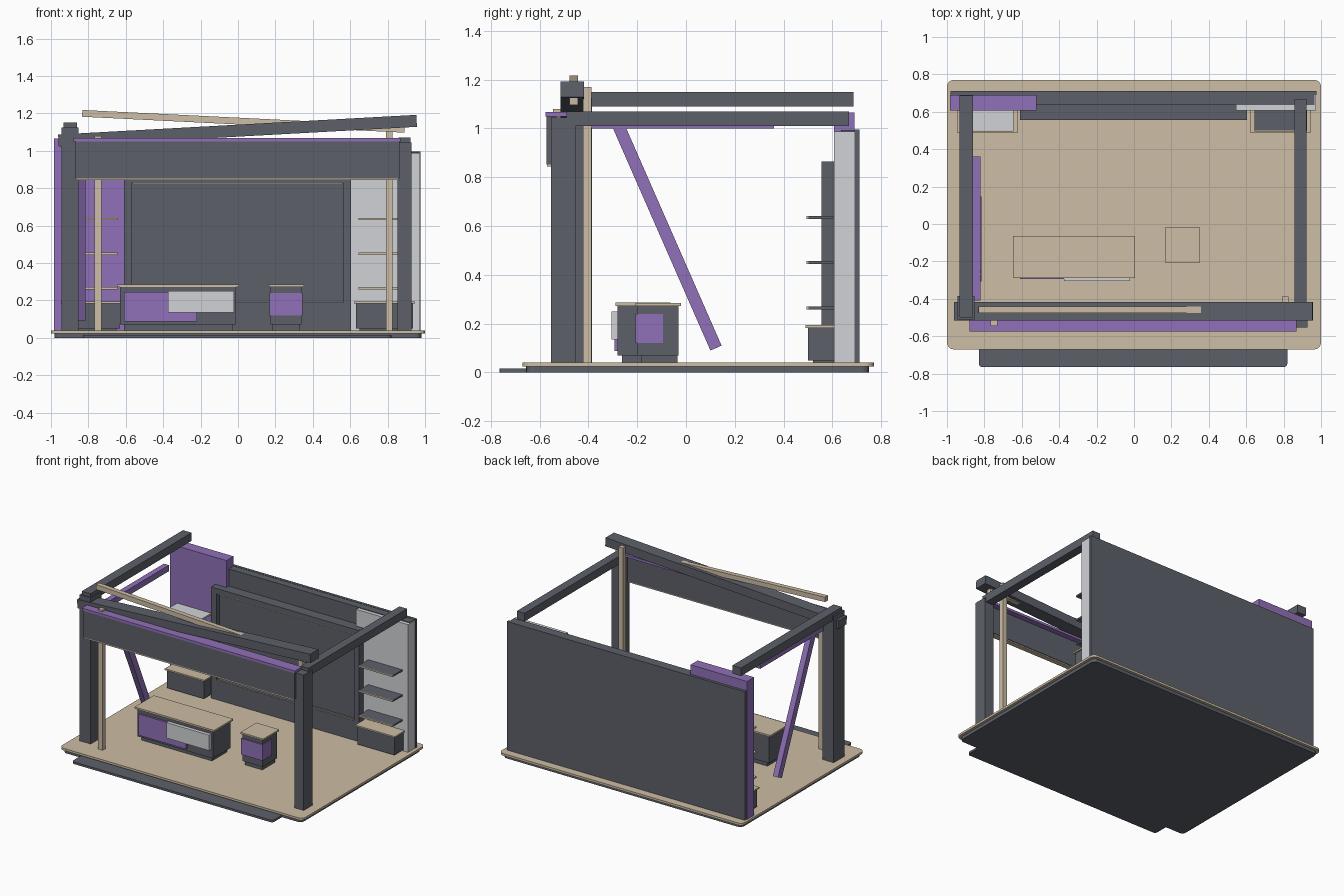
import bpy, bmesh
from math import atan2, hypot
from mathutils import Vector

cube = bpy.data.objects.get("Cube")
if cube:
    bpy.data.objects.remove(cube, do_unlink=True)


def material(name, color):
    m = bpy.data.materials.new(name)
    m.use_nodes = True
    m.diffuse_color = (*color, 1)
    bsdf = next(n for n in m.node_tree.nodes if n.type == 'BSDF_PRINCIPLED')
    bsdf.inputs["Base Color"].default_value = (*color, 1)
    return m


DARK = material("slate grey", (0.11, 0.118, 0.142))
BEIGE = material("light wood", (0.61, 0.51, 0.375))
PURPLE = material("purple", (0.28, 0.165, 0.48))
WHITE = material("off white", (0.64, 0.65, 0.68))


def box(name, mat, x, y, z, corner=0):
    """Box from (min, max) ranges, with optional rounded vertical corners."""
    lo, hi = Vector((x[0], y[0], z[0])), Vector((x[1], y[1], z[1]))
    mid, size = (lo + hi) / 2, hi - lo
    bm = bmesh.new()
    bmesh.ops.create_cube(bm, size=1)
    bmesh.ops.scale(bm, vec=size, verts=bm.verts)
    if corner:
        upright = [e for e in bm.edges
                   if abs(e.verts[0].co.z - e.verts[1].co.z) > size.z / 2]
        bmesh.ops.bevel(bm, geom=upright, offset=corner, segments=4,
                        profile=0.5, affect='EDGES')
    mesh = bpy.data.meshes.new(name)
    bm.to_mesh(mesh)
    bm.free()
    mesh.materials.append(mat)
    ob = bpy.data.objects.new(name, mesh)
    ob.location = mid
    bpy.context.collection.objects.link(ob)
    return ob


def sloped_x(name, mat, start, end, y, thick):
    """Bar running along x between two (x, z) points."""
    dx, dz = end[0] - start[0], end[1] - start[1]
    half = hypot(dx, dz) / 2
    ob = box(name, mat, (-half, half), y, (-thick / 2, thick / 2))
    ob.location.x, ob.location.z = (start[0] + end[0]) / 2, (start[1] + end[1]) / 2
    ob.rotation_euler.y = -atan2(dz, dx)


def sloped_y(name, mat, start, end, x, thick):
    """Bar running along y between two (y, z) points."""
    dy, dz = end[0] - start[0], end[1] - start[1]
    half = hypot(dy, dz) / 2
    ob = box(name, mat, x, (-half, half), (-thick / 2, thick / 2))
    ob.location.y, ob.location.z = (start[0] + end[0]) / 2, (start[1] + end[1]) / 2
    ob.rotation_euler.x = atan2(dz, dy)


# Platform and front step
box("platform_base", DARK, (-.98, .98), (-.655, .75), (0, .024), .03)
box("platform_floor", BEIGE, (-1, 1), (-.67, .77), (.024, .04), .035)
box("front_step", DARK, (-.83, .82), (-.765, -.62), (0, .016), .02)

# Posts
box("right_front_post", DARK, (-.944, -.853), (-.51, -.385), (.04, 1.125))
box("left_front_post", DARK, (.853, .928), (-.554, -.452), (.04, 1.045))
box("right_slim_post", BEIGE, (-.767, -.73), (-.545, -.51), (.04, 1.08))
box("left_slim_post", BEIGE, (.79, .826), (-.423, -.387), (.04, 1.17))

# Roof beams
box("right_roof_beam", DARK, (-.933, -.862), (-.5, .687), (1.09, 1.15))
box("left_roof_beam", DARK, (.858, .922), (-.49, .668), (1.01, 1.07))
sloped_x("tilted_front_beam", DARK, (-.96, 1.055), (.955, 1.16), (-.515, -.418), .064)
sloped_x("tilted_rod", BEIGE, (-.833, 1.2), (.89, 1.115), (-.477, -.442), .036)

# Front fascia with trims
box("front_fascia", DARK, (-.87, .863), (-.572, -.53), (.853, 1.05))
box("fascia_top_trim", PURPLE, (-.88, .87), (-.575, -.49), (1.05, 1.068))
box("fascia_bottom_trim", BEIGE, (-.865, .858), (-.57, -.535), (.844, .853))

# Side rail and diagonal brace
box("side_rail", PURPLE, (-.862, -.82), (-.41, .36), (1.0, 1.045))
sloped_y("diagonal_brace", PURPLE, (-.285, 1.03), (.123, .1), (-.858, -.816), .05)

# Back wall and end panels
box("wall_backing", DARK, (-.98, .975), (.69, .71), (.04, .995))
box("wall_core", DARK, (-.53, .965), (.635, .692), (.04, .993))
box("purple_panel", PURPLE, (-.985, -.52), (.607, .69), (.04, 1.065))
box("white_panel", WHITE, (.545, .972), (.607, .636), (.04, .988))
box("white_panel_end", WHITE, (.964, .972), (.63, .69), (.04, .988))

# Screen with frame
box("screen", DARK, (-.57, .57), (.59, .64), (.18, .84))
box("frame_top", DARK, (-.61, .605), (.556, .64), (.828, .865))
for name, x in (("frame_right_side", (-.61, -.567)), ("frame_left_side", (.562, .605))):
    box(name, DARK, x, (.556, .64), (.04, .83))
box("frame_bottom", DARK, (-.57, .565), (.556, .64), (.04, .185))
box("frame_top_trim", BEIGE, (-.565, .56), (.558, .564), (.822, .829))
box("frame_bottom_trim", BEIGE, (-.565, .56), (.558, .564), (.184, .19))

# Corner cabinets and shelves on both sides
for side, s, mat in (("right", -1, WHITE), ("left", 1, DARK)):
    def span(a, b):
        return tuple(sorted((s * a, s * b)))
    box(side + "_cabinet", DARK, span(.63, .935), (.5, .607), (.05, .183))
    box(side + "_cabinet_foot", DARK, span(.65, .92), (.52, .607), (.04, .05))
    box(side + "_cabinet_top", BEIGE, span(.62, .945), (.49, .607), (.183, .194))
    for i, z in enumerate((.265, .45, .635)):
        box(f"{side}_shelf_{i + 1}", mat, span(.645, .925), (.501, .607), (z - .006, z + .006))
        box(f"{side}_shelf_edge_{i + 1}", BEIGE, span(.645, .925), (.494, .501),
            (z - .006, z + .006))

# Display table
box("table_foot", DARK, (-.61, -.03), (-.262, -.085), (.04, .07))
box("table_body", DARK, (-.63, -.01), (-.28, -.075), (.07, .273))
box("table_top", BEIGE, (-.648, .005), (-.288, -.063), (.273, .286))
box("table_purple_front", PURPLE, (-.61, -.22), (-.294, -.278), (.088, .245))
box("table_white_front", WHITE, (-.375, -.022), (-.306, -.278), (.135, .25))

# Pedestal
box("pedestal_foot", DARK, (.185, .33), (-.185, -.035), (.04, .07))
box("pedestal_body", DARK, (.175, .34), (-.198, -.03), (.07, .272))
box("pedestal_top", BEIGE, (.165, .352), (-.207, -.02), (.272, .284))
box("pedestal_band", PURPLE, (.169, .346), (-.206, -.095), (.12, .24))
